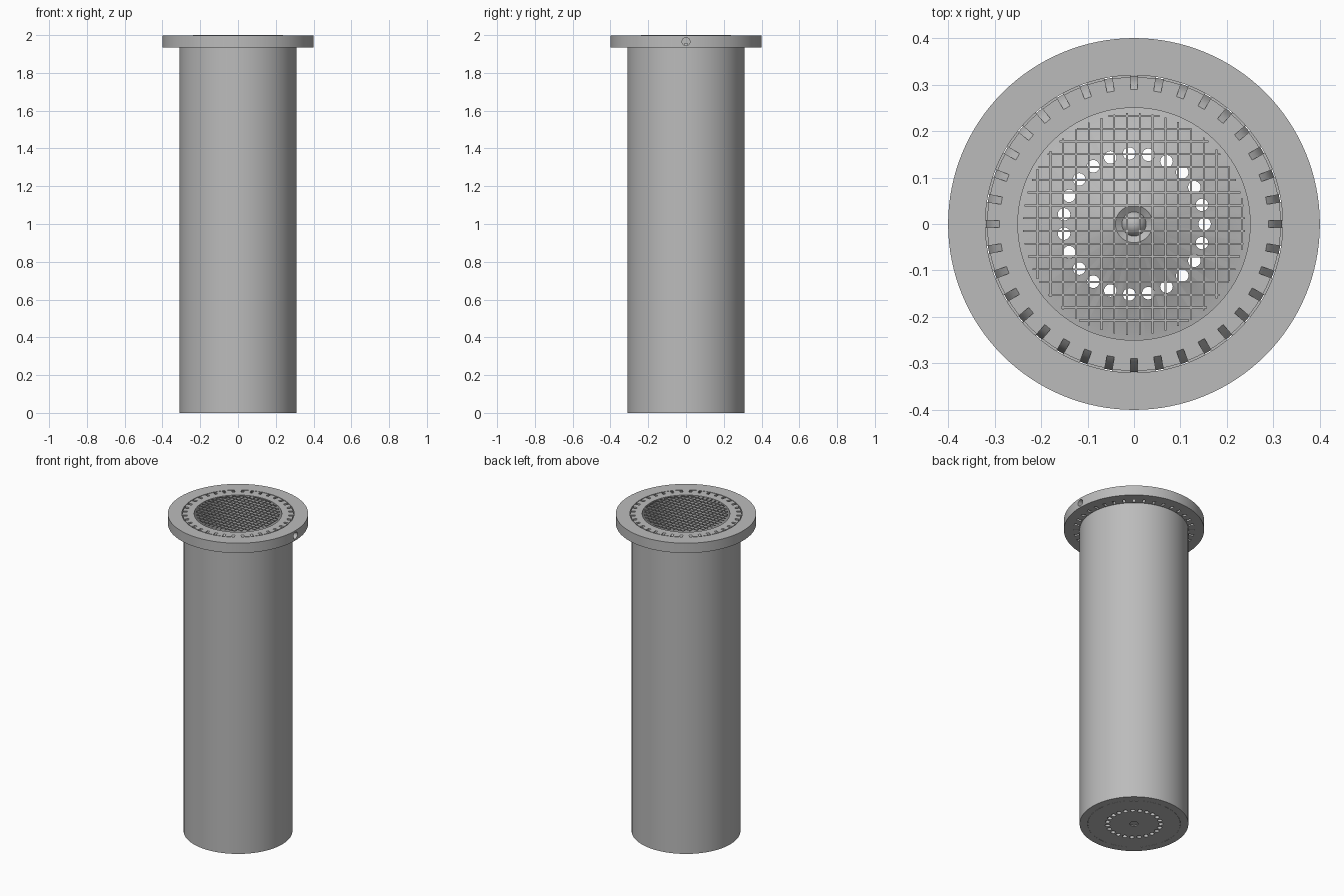
import bpy, bmesh, math
from mathutils import Matrix, Vector

cube = bpy.data.objects.get("Cube")
if cube:
    bpy.data.objects.remove(cube, do_unlink=True)

# Single metal colour
metal = bpy.data.materials.new("grey_metal")
metal.use_nodes = True
GREY = (0.5, 0.5, 0.5, 1)
metal.diffuse_color = GREY
metal.node_tree.nodes["Principled BSDF"].inputs["Base Color"].default_value = GREY


def make(name, bm):
    bmesh.ops.recalc_face_normals(bm, faces=bm.faces)
    mesh = bpy.data.meshes.new(name)
    bm.to_mesh(mesh)
    bm.free()
    mesh.materials.append(metal)
    ob = bpy.data.objects.new(name, mesh)
    bpy.context.collection.objects.link(ob)
    return ob


def activate(ob):
    bpy.ops.object.select_all(action='DESELECT')
    ob.select_set(True)
    bpy.context.view_layer.objects.active = ob


def smooth(ob):
    activate(ob)
    bpy.ops.object.shade_smooth_by_angle(angle=math.radians(30))


def lathe(name, profile, segments=128):
    """Spin a closed (radius, height) outline around z."""
    bm = bmesh.new()
    verts = [bm.verts.new((r, 0, z)) for r, z in profile]
    edges = [bm.edges.new((a, b)) for a, b in zip(verts, verts[1:] + verts[:1])]
    bmesh.ops.spin(bm, geom=verts + edges, cent=(0, 0, 0), axis=(0, 0, 1),
                   angle=math.tau, steps=segments, use_duplicate=False)
    bmesh.ops.remove_doubles(bm, verts=bm.verts, dist=1e-5)
    bmesh.ops.dissolve_degenerate(bm, edges=bm.edges, dist=1e-6)
    return make(name, bm)


def cut(target, bm, name):
    cutter = make(name, bm)
    cutter.hide_render = True
    mod = target.modifiers.new("cut", 'BOOLEAN')
    mod.operation, mod.solver, mod.object = 'DIFFERENCE', 'EXACT', cutter
    activate(target)
    bpy.ops.object.modifier_apply(modifier=mod.name)
    bpy.data.objects.remove(cutter, do_unlink=True)


def add_cylinder(bm, radius, depth, matrix, sides=24):
    bmesh.ops.create_cone(bm, cap_ends=True, segments=sides, radius1=radius,
                          radius2=radius, depth=depth, matrix=matrix)


TOP, UNDER = 1.997, 1.935

# Long tube with a rebate for the base disc
tube = lathe("tube", [(.265, 0), (.31, 0), (.31, UNDER), (.25, UNDER),
                      (.25, .03), (.265, .03)])
smooth(tube)

# Flange with a fine groove in its top
flange = lathe("flange", [(.25, UNDER), (.40, UNDER), (.40, TOP), (.32, TOP),
                          (.32, TOP - .01), (.316, TOP - .01), (.316, TOP), (.25, TOP)])

# Ring of slots that curve outward on the way down
bm = bmesh.new()
path = [(.287, 2.01), (.289, TOP), (.301, 1.985), (.311, 1.965), (.318, UNDER), (.319, 1.92)]
for i in range(36):
    turn = Matrix.Rotation(math.tau * i / 36, 3, 'Z')
    rings = [[bm.verts.new(turn @ Vector((r + dr, y, z)))
              for dr, y in ((0, -.008), (.027, -.008), (.027, .008), (0, .008))]
             for r, z in path]
    bm.faces.new(rings[0])
    bm.faces.new(rings[-1][::-1])
    for a, b in zip(rings, rings[1:]):
        for k in range(4):
            n = (k + 1) % 4
            bm.faces.new((a[k], b[k], b[n], a[n]))
cut(flange, bm, "slot_cutter")

# Side port on the left edge of the flange
bm = bmesh.new()
add_cylinder(bm, .021, .12, Matrix.Translation((.40, 0, 1.966)) @ Matrix.Rotation(math.pi / 2, 4, 'Y'))
cut(flange, bm, "port_cutter")
smooth(flange)

# Base disc with a conical upper face, dished centre and pointed pin
base = lathe("base_cone", [(0, .005), (.025, .005), (.025, 0), (.264, 0), (.264, .03),
                           (.25, .03), (.04, .12), (.026, .11), (0, .16)])
bm = bmesh.new()
for i in range(23):
    a = math.tau * i / 23
    add_cylinder(bm, .0135, .4, Matrix.Translation((.152 * math.cos(a), .152 * math.sin(a), .1)))
cut(base, bm, "hole_cutter")
smooth(base)

# Wire screen across the mouth, each bar trimmed to a circle
bm = bmesh.new()
for i in range(17):
    offset = -.2075 + i * .0275
    length = 2 * math.sqrt(max(.239 ** 2 - offset ** 2, 0))
    for size, place in (((.004, length, .004), (offset, 0, 1.998)),
                        ((length, .004, .004), (0, offset, 1.998))):
        bmesh.ops.create_cube(bm, size=1, matrix=Matrix.Translation(place) @ Matrix.Diagonal((*size, 1)))
make("screen", bm)
